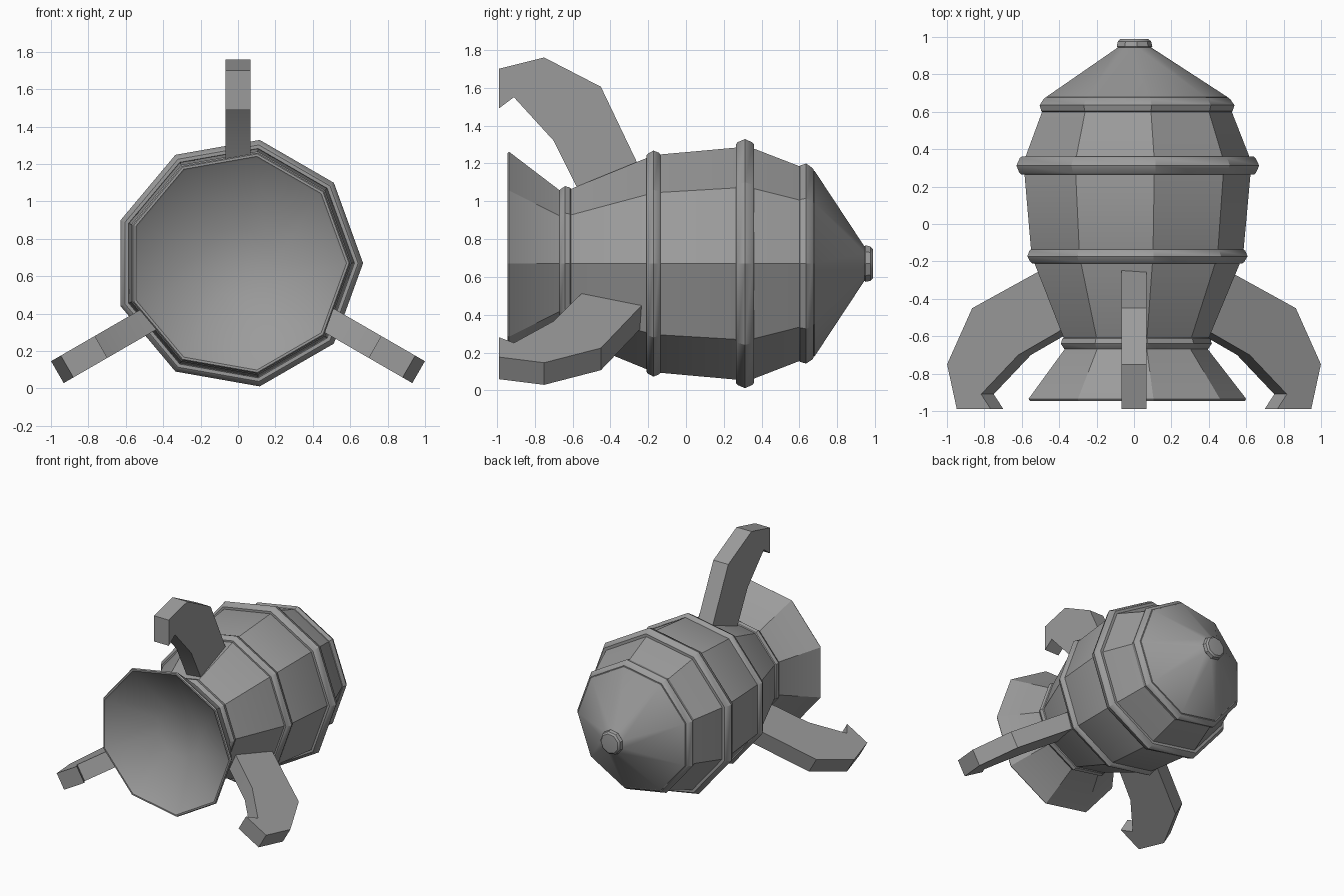
import bpy, bmesh, math
from mathutils import Matrix, Vector

SIDES = 9
AXIS_Z = 0.67        # height of the hull axis
FIN_AXIS_Z = 0.645   # height of the axis the fins turn about
FIN_WIDTH = 0.135

if "Cube" in bpy.data.objects:
    bpy.data.objects.remove(bpy.data.objects["Cube"], do_unlink=True)

grey = bpy.data.materials.new("plain grey")
grey.use_nodes = True
colour = (0.33, 0.33, 0.33, 1)
grey.diffuse_color = colour
grey.node_tree.nodes["Principled BSDF"].inputs["Base Color"].default_value = colour


def finish(name, bm):
    bmesh.ops.recalc_face_normals(bm, faces=bm.faces)
    mesh = bpy.data.meshes.new(name)
    bm.to_mesh(mesh)
    bm.free()
    mesh.materials.append(grey)
    obj = bpy.data.objects.new(name, mesh)
    bpy.context.collection.objects.link(obj)
    bpy.ops.object.select_all(action="DESELECT")
    obj.select_set(True)
    bpy.context.view_layer.objects.active = obj
    bpy.ops.object.shade_smooth_by_angle(angle=math.radians(30))
    return obj


def lathe(name, profile, ring=False):
    """Turn (y, radius) points about the hull axis; a ring closes on itself, else the ends are capped."""
    bm = bmesh.new()
    loops = []
    for y, r in profile:
        angles = [math.tau * i / SIDES for i in range(SIDES)]
        loops.append([bm.verts.new((r * math.cos(a), y, AXIS_Z + r * math.sin(a))) for a in angles])
    pairs = list(zip(loops, loops[1:]))
    if ring:
        pairs.append((loops[-1], loops[0]))
    else:
        bm.faces.new(loops[0])
        bm.faces.new(loops[-1])
    for a, b in pairs:
        for i in range(SIDES):
            j = (i + 1) % SIDES
            bm.faces.new((a[i], a[j], b[j], b[i]))
    return finish(name, bm)


# Hull with nose cone
lathe("hull", [(-0.64, 0.385), (-0.61, 0.4), (-0.17, 0.583), (0.31, 0.627),
               (0.36, 0.617), (0.62, 0.515), (0.68, 0.498), (0.945, 0.09)])

# Exhaust nozzle: shallow bowl inside, flared skirt outside
lathe("nozzle", [(-0.76, 0.195), (-0.935, 0.57), (-0.945, 0.58), (-0.945, 0.593),
                 (-0.935, 0.6), (-0.67, 0.395), (-0.63, 0.39)])

# Bands round the hull: start, end, and outer radii at start, ridge and end
bands = {
    "neck_band": (-0.675, -0.605, 0.397, 0.416, 0.408),
    "lower_band": (-0.21, -0.135, 0.59, 0.607, 0.595),
    "middle_band": (0.265, 0.36, 0.652, 0.669, 0.65),
    "upper_band": (0.595, 0.675, 0.527, 0.537, 0.515),
}
for name, (y0, y1, r0, r1, r2) in bands.items():
    inner = r0 - 0.08
    lathe(name, [(y0, inner), (y0, r0 - 0.01), (y0 + 0.008, r0), ((y0 + y1) / 2, r1),
                 (y1 - 0.008, r2), (y1, r2 - 0.01), (y1, inner)], ring=True)

# Nose cap
lathe("nose_cap", [(0.935, 0.07), (0.938, 0.088), (0.95, 0.098),
                   (0.975, 0.092), (0.988, 0.078), (0.99, 0.06)])

# Three hooked fins: (y, distance from the fin axis)
fin_outline = [(-0.99, 1.055), (-0.75, 1.115), (-0.45, 0.96), (-0.235, 0.51),
               (-0.3, 0.4), (-0.52, 0.33), (-0.58, 0.435), (-0.7, 0.675),
               (-0.91, 0.905), (-0.99, 0.845)]
for name, degrees in (("top_fin", 0), ("left_fin", 120), ("right_fin", 240)):
    bm = bmesh.new()
    side = bm.faces.new([bm.verts.new((-FIN_WIDTH / 2, y, r)) for y, r in fin_outline])
    grown = bmesh.ops.extrude_face_region(bm, geom=[side])["geom"]
    moved = [v for v in grown if isinstance(v, bmesh.types.BMVert)]
    bmesh.ops.translate(bm, verts=moved, vec=Vector((FIN_WIDTH, 0, 0)))
    bm.transform(Matrix.Translation((0, 0, FIN_AXIS_Z)) @ Matrix.Rotation(math.radians(degrees), 4, "Y"))
    finish(name, bm)
